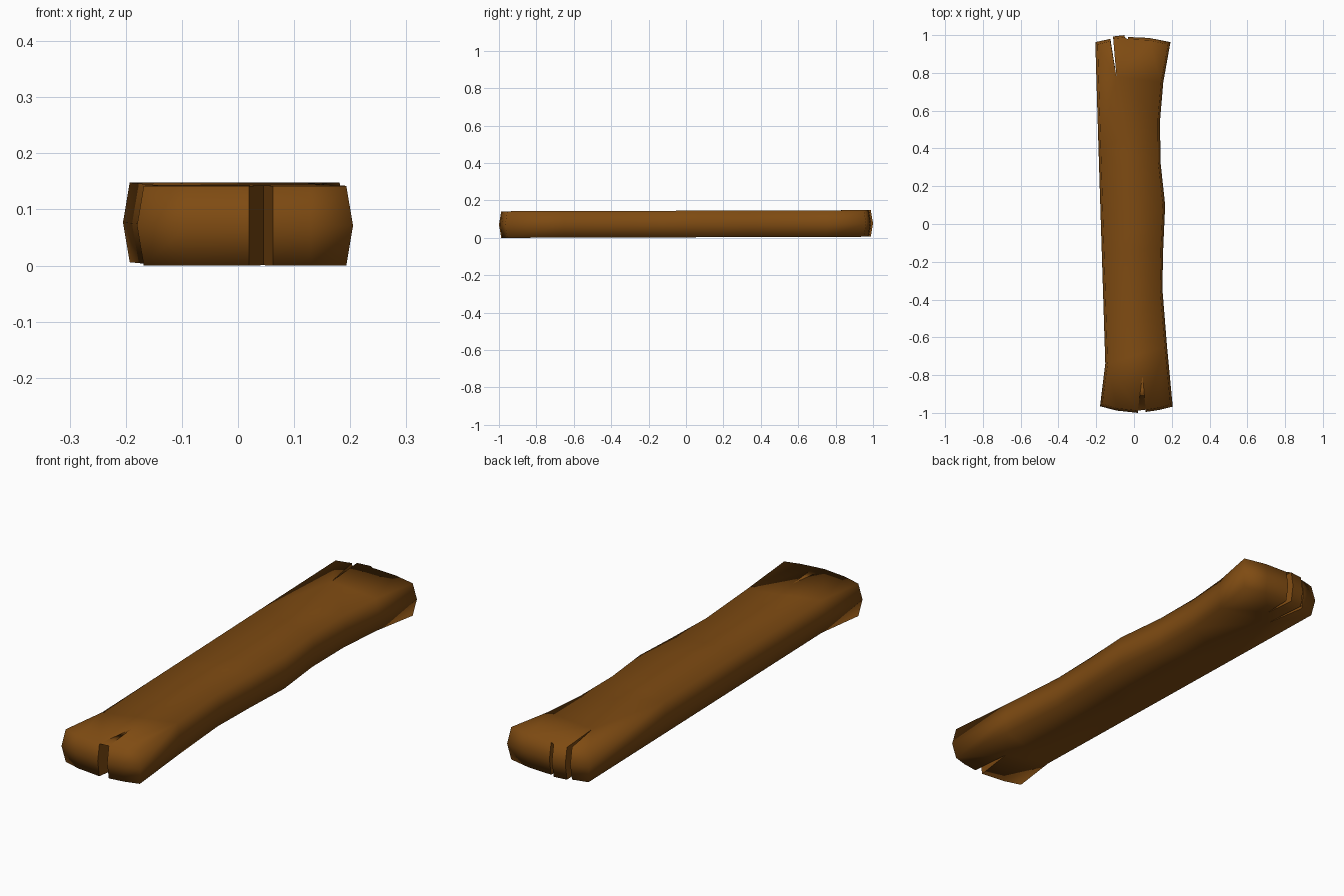
import bpy
import bmesh

cube = bpy.data.objects.get("Cube")
if cube:
    bpy.data.objects.remove(cube)

THICK, BULGE = 0.142, 0.012

# Plank outline, anticlockwise. Kinds: corner, end, side, mouth and tip of a split
outline = [
    (-0.18, -0.965, "corner"), (-0.09, -0.988, "end"),
    (0.02, -1.0, "mouth"), (0.045, -0.80, "tip"), (0.062, -0.995, "mouth"),
    (0.13, -0.985, "end"), (0.205, -0.967, "corner"),
    (0.175, -0.65, "side"), (0.15, -0.34, "side"), (0.155, -0.12, "side"),
    (0.165, 0.1, "side"), (0.14, 0.33, "side"), (0.138, 0.55, "side"),
    (0.155, 0.75, "side"), (0.193, 0.963, "corner"),
    (0.08, 0.985, "end"),
    (-0.031, 0.99, "mouth"), (-0.036, 0.85, "tip"), (-0.05, 1.0, "mouth"),
    (-0.11, 0.993, "mouth"), (-0.093, 0.78, "tip"), (-0.125, 0.98, "mouth"),
    (-0.205, 0.963, "corner"),
    (-0.188, 0.4, "side"), (-0.17, -0.17, "side"), (-0.152, -0.74, "side"),
]


def inset(x, y, kind):
    """Pull the outer skin inwards for the top and bottom rims."""
    if kind in ("corner", "side"):
        x -= BULGE if x > 0 else -BULGE
    if kind in ("corner", "end", "mouth"):
        y -= BULGE if y > 0 else -BULGE
    return x, y


def lift(z, y):
    return z + 0.003 * (y + 1)


# Three stacked rings: narrow bottom, full middle, narrow top
bm = bmesh.new()
rings = []
for level in (0.0, 0.5, 1.0):
    ring = []
    for x, y, kind in outline:
        px, py = (x, y) if level == 0.5 else inset(x, y, kind)
        ring.append(bm.verts.new((px, py, lift(level * THICK, y))))
    rings.append(ring)

n = len(outline)
for low, high in zip(rings, rings[1:]):
    for i in range(n):
        j = (i + 1) % n
        bm.faces.new((low[i], low[j], high[j], high[i]))
caps = [bm.faces.new(rings[2]), bm.faces.new(list(reversed(rings[0])))]
bmesh.ops.triangulate(bm, faces=caps, ngon_method="BEAUTY")
for face in bm.faces:
    face.smooth = True

# Keep the walls of the splits crisp
for ring in rings:
    for i in range(n):
        j = (i + 1) % n
        if "tip" in (outline[i][2], outline[j][2]) and ring is not rings[1]:
            bm.edges.get((ring[i], ring[j])).smooth = False
for low, high in zip(rings, rings[1:]):
    for i in range(n):
        if outline[i][2] in ("mouth", "tip"):
            bm.edges.get((low[i], high[i])).smooth = False

mesh = bpy.data.meshes.new("wooden_plank")
bm.to_mesh(mesh)
bm.free()
plank = bpy.data.objects.new("wooden_plank", mesh)
bpy.context.collection.objects.link(plank)

# Brown wood
wood = bpy.data.materials.new("brown_wood")
wood.use_nodes = True
color = (0.21, 0.07, 0.006, 1.0)
wood.diffuse_color = color
wood.node_tree.nodes["Principled BSDF"].inputs["Base Color"].default_value = color
mesh.materials.append(wood)
